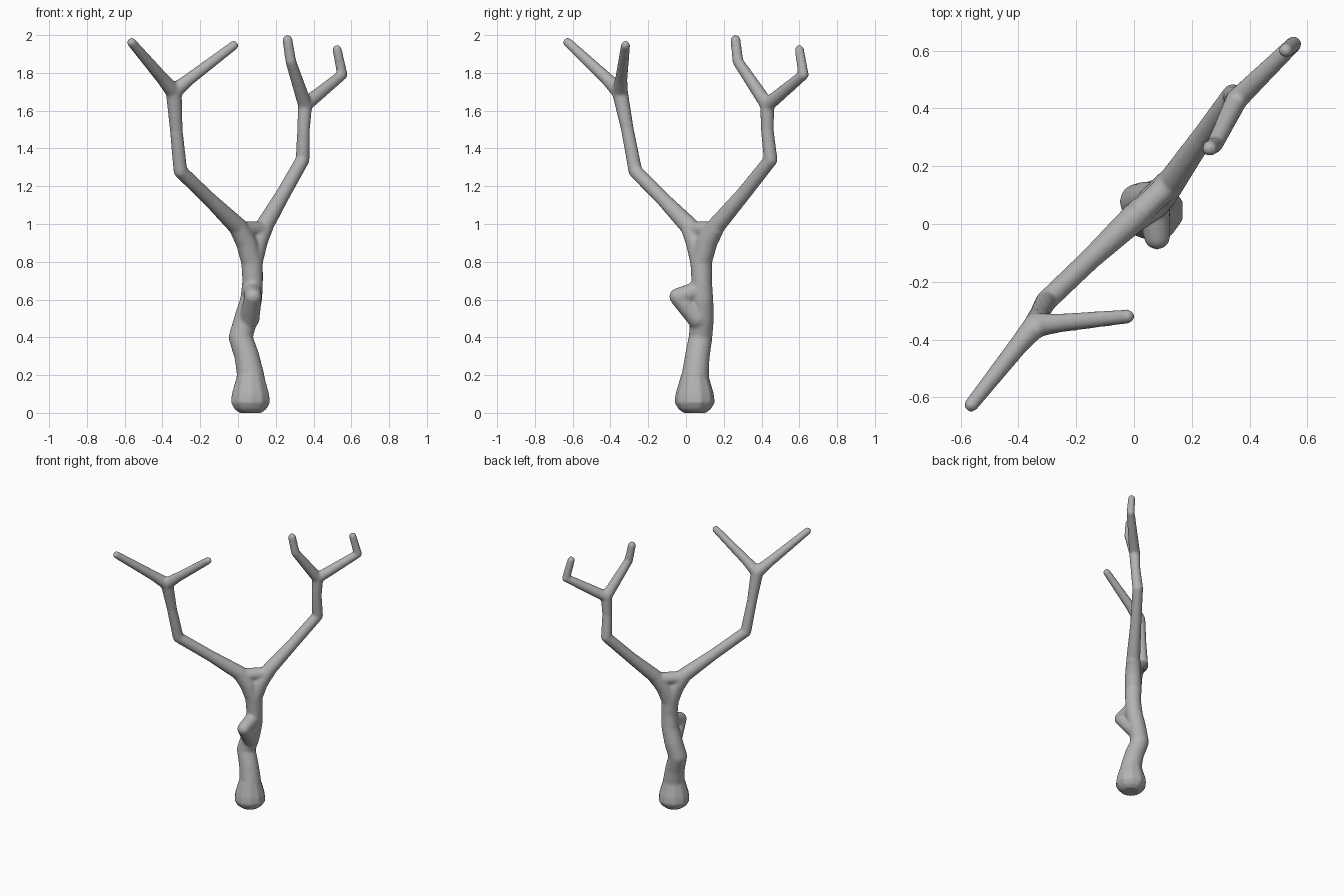
import bpy, bmesh
from mathutils import Vector, Matrix

bark = bpy.data.materials.new("grey_bark")
bark.diffuse_color = (0.45, 0.45, 0.45, 1)

bm = bmesh.new()


def limb(*nodes):
    """Tapered round limb through (x, y, z, radius) nodes, with round ends."""
    for x, y, z, r in nodes:
        bmesh.ops.create_uvsphere(bm, u_segments=16, v_segments=10, radius=r,
                                  matrix=Matrix.Translation((x, y, z)))
    for a, b in zip(nodes, nodes[1:]):
        p, q = Vector(a[:3]), Vector(b[:3])
        d = q - p
        turn = d.to_track_quat('Z', 'Y').to_matrix().to_4x4()
        bmesh.ops.create_cone(bm, cap_ends=True, segments=16, radius1=a[3],
                              radius2=b[3], depth=d.length,
                              matrix=Matrix.Translation((p + q) / 2) @ turn)


# flared foot, flat underneath
foot = [(0.0, 0.06), (0.02, 0.088), (0.055, 0.108), (0.1, 0.103), (0.2, 0.074)]
for (z0, r0), (z1, r1) in zip(foot, foot[1:]):
    bmesh.ops.create_cone(bm, cap_ends=True, segments=10, radius1=r0, radius2=r1,
                          depth=z1 - z0,
                          matrix=Matrix.Translation((0.066, 0.046, (z0 + z1) / 2)))

# crooked trunk
limb((0.068, 0.048, 0.19, 0.073), (0.047, 0.06, 0.3, 0.066),
     (0.013, 0.077, 0.4, 0.063), (0.043, 0.085, 0.5, 0.063),
     (0.07, 0.087, 0.6, 0.058), (0.078, 0.083, 0.7, 0.055),
     (0.074, 0.08, 0.8, 0.058))

# stub of a cut branch on the trunk
for root in ((0.075, 0.07, 0.65, 0.05), (0.06, 0.06, 0.5, 0.055)):
    limb(root, (0.08, -0.043, 0.615, 0.046))

# main fork
limb((0.0, 0.02, 0.97, 0.044), (0.14, 0.155, 0.97, 0.044))
left_split = (-0.34, -0.35, 1.7, 0.043)
limb((0.074, 0.08, 0.8, 0.058), (0.045, 0.055, 0.9, 0.056),
     (0.0, 0.02, 0.985, 0.05), (-0.15, -0.12, 1.13, 0.038),
     (-0.305, -0.268, 1.28, 0.037), (-0.327, -0.31, 1.5, 0.034), left_split)
right_split = (0.355, 0.43, 1.63, 0.038)
limb((0.074, 0.08, 0.8, 0.058), (0.1, 0.11, 0.9, 0.056),
     (0.14, 0.16, 0.99, 0.048), (0.24, 0.305, 1.16, 0.039),
     (0.342, 0.448, 1.34, 0.037), (0.347, 0.43, 1.5, 0.034), right_split)

# left twigs
limb(left_split, (-0.4, -0.42, 1.77, 0.034), (-0.563, -0.626, 1.961, 0.025))
limb(left_split, (-0.26, -0.343, 1.765, 0.033), (-0.023, -0.32, 1.945, 0.025))

# right twigs
limb(right_split, (0.28, 0.275, 1.86, 0.029), (0.262, 0.262, 1.974, 0.027))
limb(right_split, (0.552, 0.622, 1.79, 0.028), (0.525, 0.6, 1.923, 0.025))

mesh = bpy.data.meshes.new("bare_tree")
bm.to_mesh(mesh)
bm.free()
mesh.materials.append(bark)
tree = bpy.data.objects.new("bare_tree", mesh)
bpy.context.collection.objects.link(tree)

# fuse the limbs and soften the joints
fuse = tree.modifiers.new("fuse", 'REMESH')
fuse.mode = 'VOXEL'
fuse.voxel_size = 0.008
fuse.use_smooth_shade = True
soften = tree.modifiers.new("soften", 'SMOOTH')
soften.factor = 0.5
soften.iterations = 8
